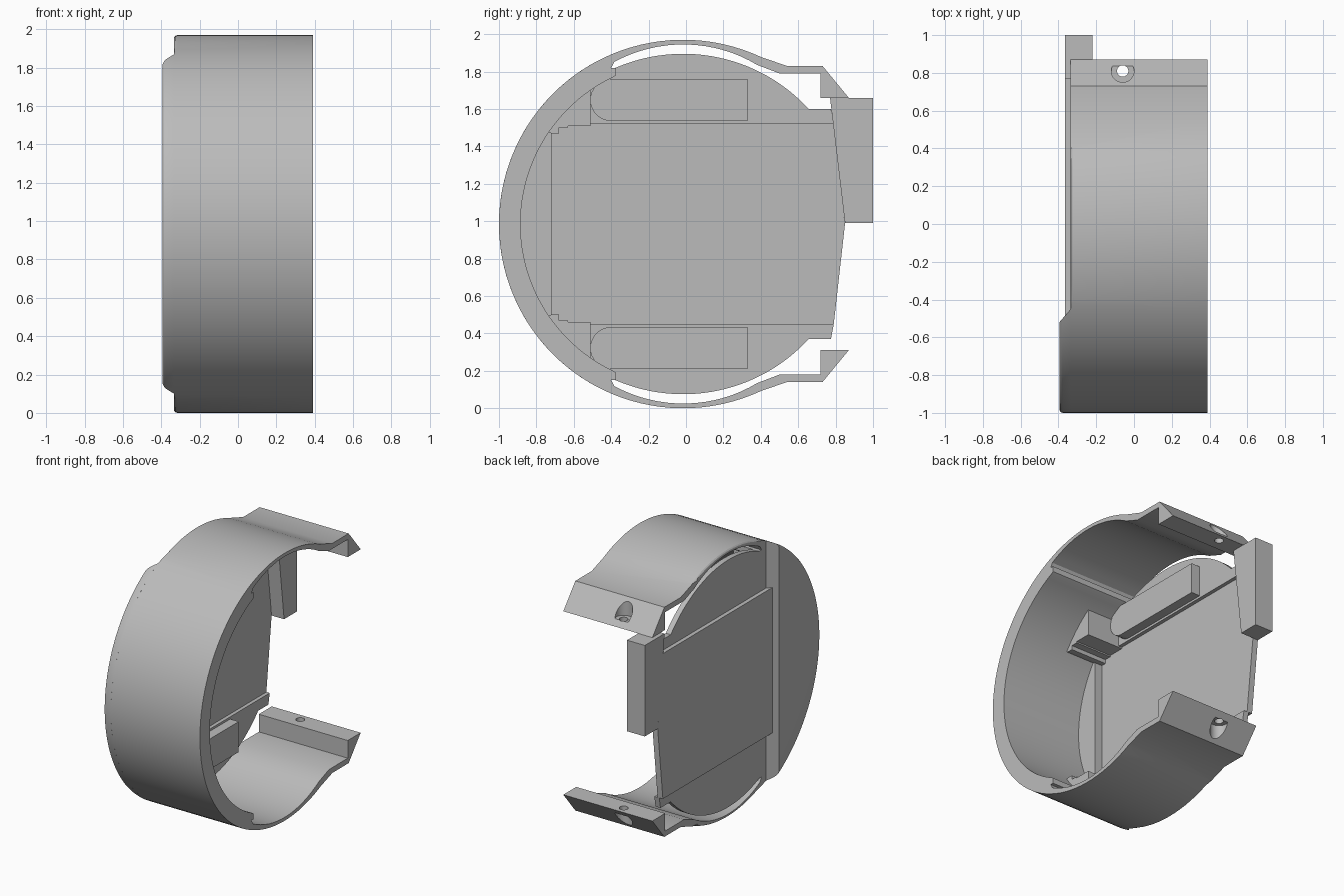
import bpy, bmesh, math
from mathutils import Vector

if "Cube" in bpy.data.objects:
    bpy.data.objects.remove(bpy.data.objects["Cube"], do_unlink=True)

CY, CZ = -0.015, 0.985          # ring axis
R_OUT, R_IN, R_DISC = 0.985, 0.87, 0.91
X_BACK, X_OPEN = -0.335, 0.39   # band extent

grey = bpy.data.materials.new("plain grey")
grey.use_nodes = True
grey.diffuse_color = (0.5, 0.5, 0.5, 1)
grey.node_tree.nodes["Principled BSDF"].inputs["Base Color"].default_value = (0.5, 0.5, 0.5, 1)


def arc(a0, a1, n, r):
    """Arc points (y, z) about the ring axis; r is a number or a function of angle."""
    pts = []
    for i in range(n + 1):
        a = a0 + (a1 - a0) * i / n
        rad = r(a) if callable(r) else r
        pts.append((CY + rad * math.cos(math.radians(a)), CZ + rad * math.sin(math.radians(a))))
    return pts


def flip(pts):
    return [(y, 2 * CZ - z) for y, z in reversed(pts)]


def finish(name, bm):
    bmesh.ops.recalc_face_normals(bm, faces=bm.faces)
    mesh = bpy.data.meshes.new(name)
    bm.to_mesh(mesh)
    bm.free()
    mesh.materials.append(grey)
    obj = bpy.data.objects.new(name, mesh)
    bpy.context.collection.objects.link(obj)
    return obj


def smooth(obj):
    bpy.ops.object.select_all(action="DESELECT")
    obj.select_set(True)
    bpy.context.view_layer.objects.active = obj
    bpy.ops.object.shade_smooth_by_angle(angle=math.radians(25))


def prism_mesh(pts, x0, x1):
    """Extrude a (y, z) outline along x."""
    bm = bmesh.new()
    face = bm.faces.new([bm.verts.new((x0, y, z)) for y, z in pts])
    new = bmesh.ops.extrude_face_region(bm, geom=[face])["geom"]
    bmesh.ops.translate(bm, vec=(x1 - x0, 0, 0),
                        verts=[v for v in new if isinstance(v, bmesh.types.BMVert)])
    return bm


def prism(name, pts, x0, x1):
    obj = finish(name, prism_mesh(pts, x0, x1))
    smooth(obj)
    return obj


def round_outer(bm, x, y_min, size):
    """Round the outer rim edges lying at the given x."""
    def on_rim(v):
        r = math.hypot(v.co.y - CY, v.co.z - CZ)
        return abs(v.co.x - x) < 1e-4 and abs(r - R_OUT) < 1e-3
    edges = [e for e in bm.edges if all(on_rim(v) and v.co.y > y_min for v in e.verts)
             and e.calc_length() < 0.2]
    bmesh.ops.bevel(bm, geom=edges, offset=size, segments=3, profile=0.5, affect="EDGES")


# Band: thick front wall, thin arms and the two end lugs
upper = arc(180, 65, 36, R_OUT)
upper += [(0.54, 1.83), (0.73, 1.83), (0.87, 1.66), (0.72, 1.66), (0.72, 1.79), (0.50, 1.79)]
upper += arc(65, 113, 16, lambda a: 0.96 - 0.022 * ((a - 90) / 25) ** 2)
upper += [(-0.40, 1.82), (-0.375, 1.82), (-0.375, 1.78)]
upper += arc(115.5, 180, 22, R_IN)
bm = prism_mesh(upper + flip(upper)[1:-1], X_BACK, X_OPEN)
round_outer(bm, X_BACK, -0.44, 0.02)
band = finish("band", bm)

# Screw holes with counterbores through both lugs
for s in (1, -1):
    for radius, near in ((0.03, 0.6), (0.06, 0.715)):
        bm = bmesh.new()
        bmesh.ops.create_cone(bm, cap_ends=True, segments=32, radius1=radius, radius2=radius, depth=0.4)
        bmesh.ops.translate(bm, verts=bm.verts, vec=(-0.06, 0.81, CZ + s * (near + 0.2)))
        cutter = finish("hole_cutter", bm)
        cutter.hide_render = True
        mod = band.modifiers.new("hole", "BOOLEAN")
        mod.operation, mod.solver, mod.object = "DIFFERENCE", "EXACT", cutter
        bpy.context.view_layer.objects.active = band
        bpy.ops.object.modifier_apply(modifier=mod.name)
        bpy.data.objects.remove(cutter, do_unlink=True)
smooth(band)

# Raised front cap on the closed side, with a ramp down to the plate
edge = math.degrees(math.acos((-0.45 - CY) / R_OUT))
bm = prism_mesh(arc(edge, 360 - edge, 64, R_OUT), -0.395, X_BACK)
round_outer(bm, -0.395, -2, 0.02)
cut = bmesh.ops.bisect_plane(bm, geom=bm.verts[:] + bm.edges[:] + bm.faces[:],
                             plane_co=Vector((-0.395, -0.52, 0)),
                             plane_no=Vector((-0.07, 0.06, 0)), clear_outer=True)
bmesh.ops.holes_fill(bm, edges=[e for e in bm.edges if e.is_boundary])
smooth(finish("front_cap", bm))

# Side plate: raised middle panel and two recessed round segments
half = [(-0.78, CZ), (-0.78, 1.52), (0.79, 1.52), (0.85, CZ)]
prism("middle_panel", half + flip(half)[1:-1], -0.365, -0.322)
segment = arc(42.5, 144, 40, R_DISC) + [(0.79, 1.52), (0.775, 1.60)]

# Pill-shaped pad on each segment
pill = [(0.33, 1.76)]
for i in range(17):
    a = math.pi / 2 + math.pi * i / 16
    pill.append((-0.40 + 0.112 * math.cos(a), 1.648 + 0.112 * math.sin(a)))
pill.append((0.33, 1.536))

# Stepped corner block joining the plate to the wall
corner = [(-0.51, 1.70), (-0.51, 1.51), (-0.63, 1.51), (-0.63, 1.50), (-0.68, 1.50),
          (-0.68, 1.47), (-0.72, 1.47)]
corner += arc(146, 124, 8, 0.89)

for side, place in (("upper", lambda p: p), ("lower", flip)):
    prism(side + "_segment", place(segment), X_BACK, -0.295)
    prism(side + "_pad", place(pill), -0.30, -0.225)
    prism(side + "_corner_block", place(corner), -0.33, -0.03)

# Raised floor beside the front wall
prism("front_floor", arc(142, 218, 30, 0.89), -0.34, -0.26)

# Block on the rear edge of the plate
prism("rear_block", [(0.77, 1.66), (1.0, 1.66), (1.0, 0.99), (0.85, 0.99)], -0.365, -0.22)
